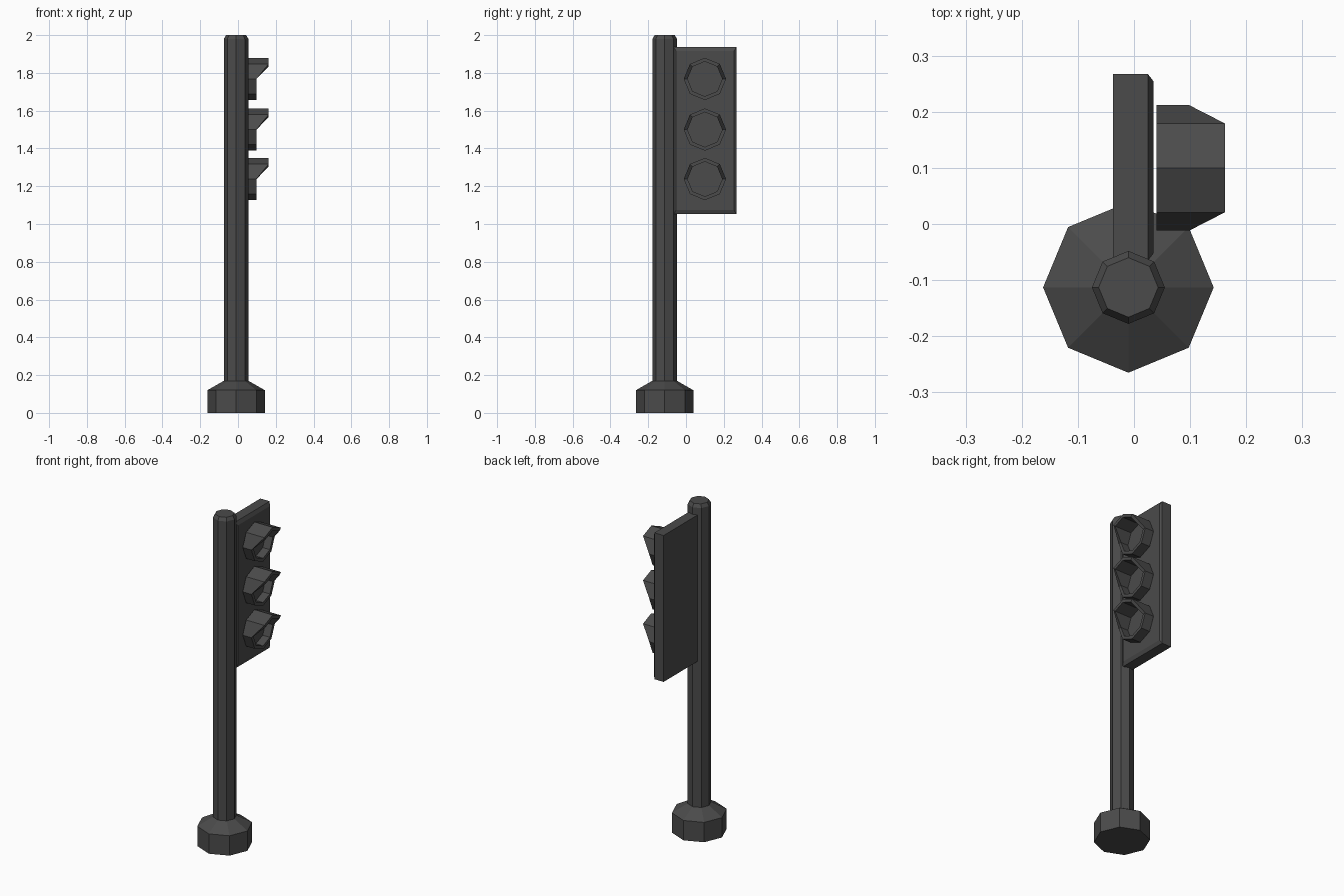
import bpy, bmesh
from math import cos, sin, pi

if "Cube" in bpy.data.objects:
    bpy.data.objects.remove(bpy.data.objects["Cube"])


def finish(name, bm):
    bmesh.ops.recalc_face_normals(bm, faces=bm.faces[:])
    mesh = bpy.data.meshes.new(name)
    bm.to_mesh(mesh)
    bm.free()
    obj = bpy.data.objects.new(name, mesh)
    bpy.context.collection.objects.link(obj)
    return obj


def bridge(bm, a, b):
    n = len(a)
    for i in range(n):
        bm.faces.new((a[i], a[(i + 1) % n], b[(i + 1) % n], b[i]))


def lathe(name, profile, cx, cy):
    """Eight-sided closed turning of (radius, z) points."""
    bm = bmesh.new()
    rings = [[bm.verts.new((cx + r * cos(i * pi / 4), cy + r * sin(i * pi / 4), z))
              for i in range(8)] for r, z in profile]
    for a, b in zip(rings, rings[1:]):
        bridge(bm, a, b)
    bm.faces.new(rings[0])
    bm.faces.new(rings[-1])
    return finish(name, bm)


def visor(name, cy, cz):
    """Octagonal tube whose top three corners reach forward, with a lens inside."""
    bm = bmesh.new()

    def ring(r, xs):
        return [bm.verts.new((xs[i], cy + r * cos(i * pi / 4), cz + r * sin(i * pi / 4)))
                for i in range(8)]
    rim = [0.162 if i in (1, 2, 3) else 0.098 for i in range(8)]
    back = ring(0.112, [0.04] * 8)
    outer = ring(0.112, rim)
    inner = ring(0.092, rim)
    lens = ring(0.092, [0.05] * 8)
    for a, b in ((back, outer), (outer, inner), (inner, lens)):
        bridge(bm, a, b)
    bm.faces.new(lens)
    bm.faces.new(back)
    return finish(name, bm)


# Pole and foot share one axis
AX, AY = -0.01, -0.113
lathe("base", [(0.152, 0), (0.152, 0.12), (0.065, 0.17)], AX, AY)
lathe("pole", [(0.065, 0.16), (0.065, 1.98), (0.053, 2.0)], AX, AY)

# Signal panel: box with chamfered front border
bm = bmesh.new()
loops = []
for x, dy, dz in ((-0.037, 0, 0), (0.025, 0, 0), (0.035, 0.013, 0.022)):
    y0, y1, z0, z1 = -0.065 + dy, 0.267 - dy, 1.052 + dz, 1.937 - dz
    loops.append([bm.verts.new((x, y, z)) for y, z in
                  ((y0, z0), (y1, z0), (y1, z1), (y0, z1))])
bridge(bm, loops[0], loops[1])
bridge(bm, loops[1], loops[2])
bm.faces.new(loops[0])
bm.faces.new(loops[2])
finish("signal_panel", bm)

# Three hooded lamps
for label, z in (("top", 1.768), ("middle", 1.50), ("bottom", 1.238)):
    visor("lamp_hood_" + label, 0.1, z)

# Dark grey paint
paint = bpy.data.materials.new("dark_grey")
paint.diffuse_color = (0.07, 0.07, 0.07, 1)
paint.use_nodes = True
paint.node_tree.nodes["Principled BSDF"].inputs["Base Color"].default_value = paint.diffuse_color
for obj in bpy.data.objects:
    obj.data.materials.append(paint)
